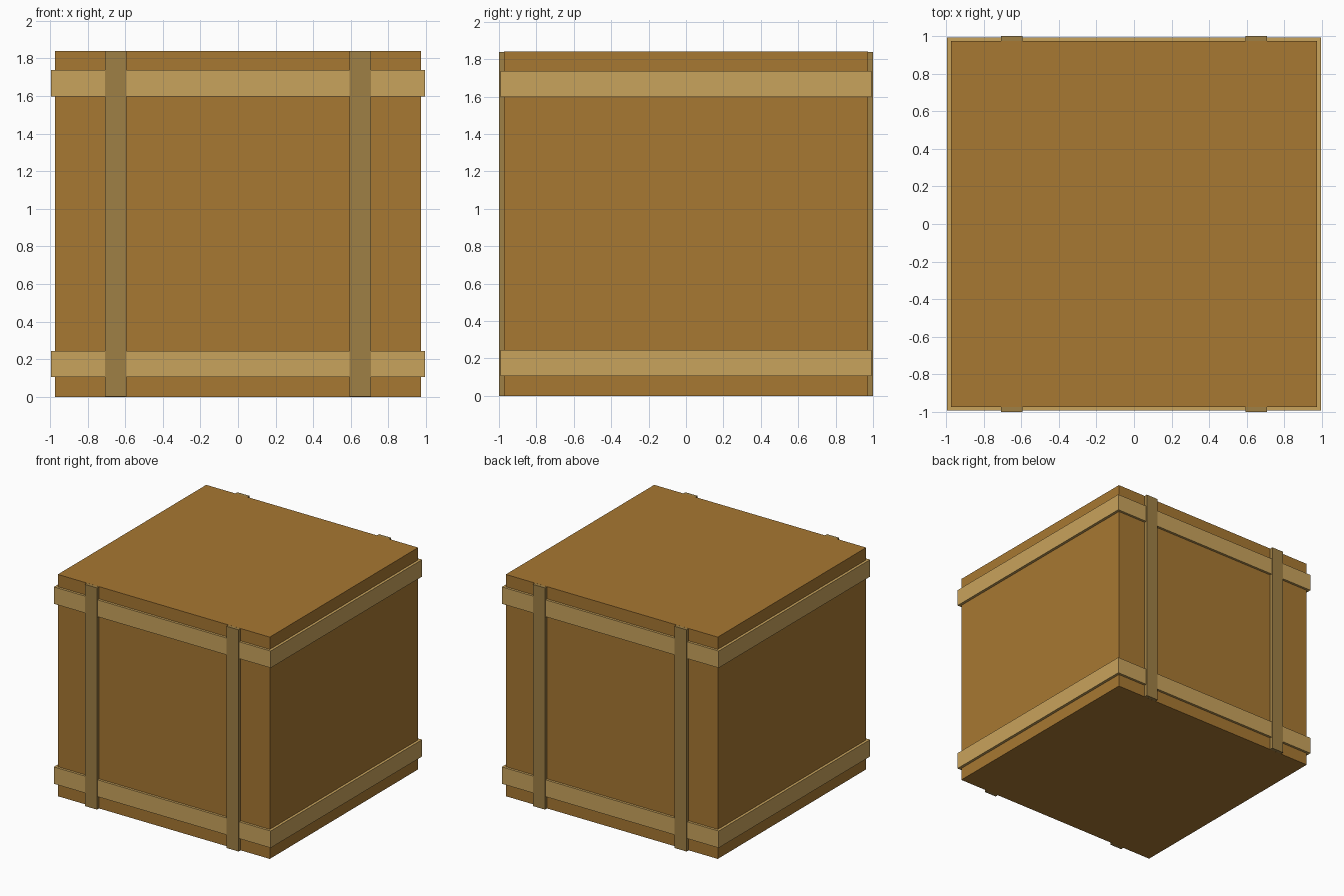
import bpy

if "Cube" in bpy.data.objects:
    bpy.data.objects.remove(bpy.data.objects["Cube"])


def material(name, color):
    mat = bpy.data.materials.new(name)
    mat.diffuse_color = (*color, 1)
    mat.use_nodes = True
    mat.node_tree.nodes["Principled BSDF"].inputs["Base Color"].default_value = mat.diffuse_color
    return mat


def box(name, center, size, mat):
    bpy.ops.mesh.primitive_cube_add(size=1, location=center)
    obj = bpy.context.object
    obj.name = name
    obj.scale = size
    bpy.ops.object.transform_apply(location=False, rotation=False, scale=True)
    obj.data.materials.append(mat)
    return obj


HEIGHT = 1.84
wood = material("crate_wood", (0.39, 0.188, 0.032))
light_wood = material("band_wood", (0.584, 0.367, 0.107))
strap_wood = material("strap_wood", (0.347, 0.216, 0.06))

# Main crate body
box("crate_body", (0, 0, HEIGHT / 2), (1.945, 1.945, HEIGHT), wood)

# Horizontal bands wrapping all four sides
for label, z in (("lower", 0.175), ("upper", 1.668)):
    box(f"{label}_band", (0, 0, z), (1.99, 1.985, 0.14), light_wood)

# Vertical straps on front and back, a hair short so the lid stays clean
for label, x in (("left", -0.65), ("right", 0.65)):
    box(f"{label}_strap", (x, 0, HEIGHT / 2), (0.112, 2.0, HEIGHT - 0.001), strap_wood)
